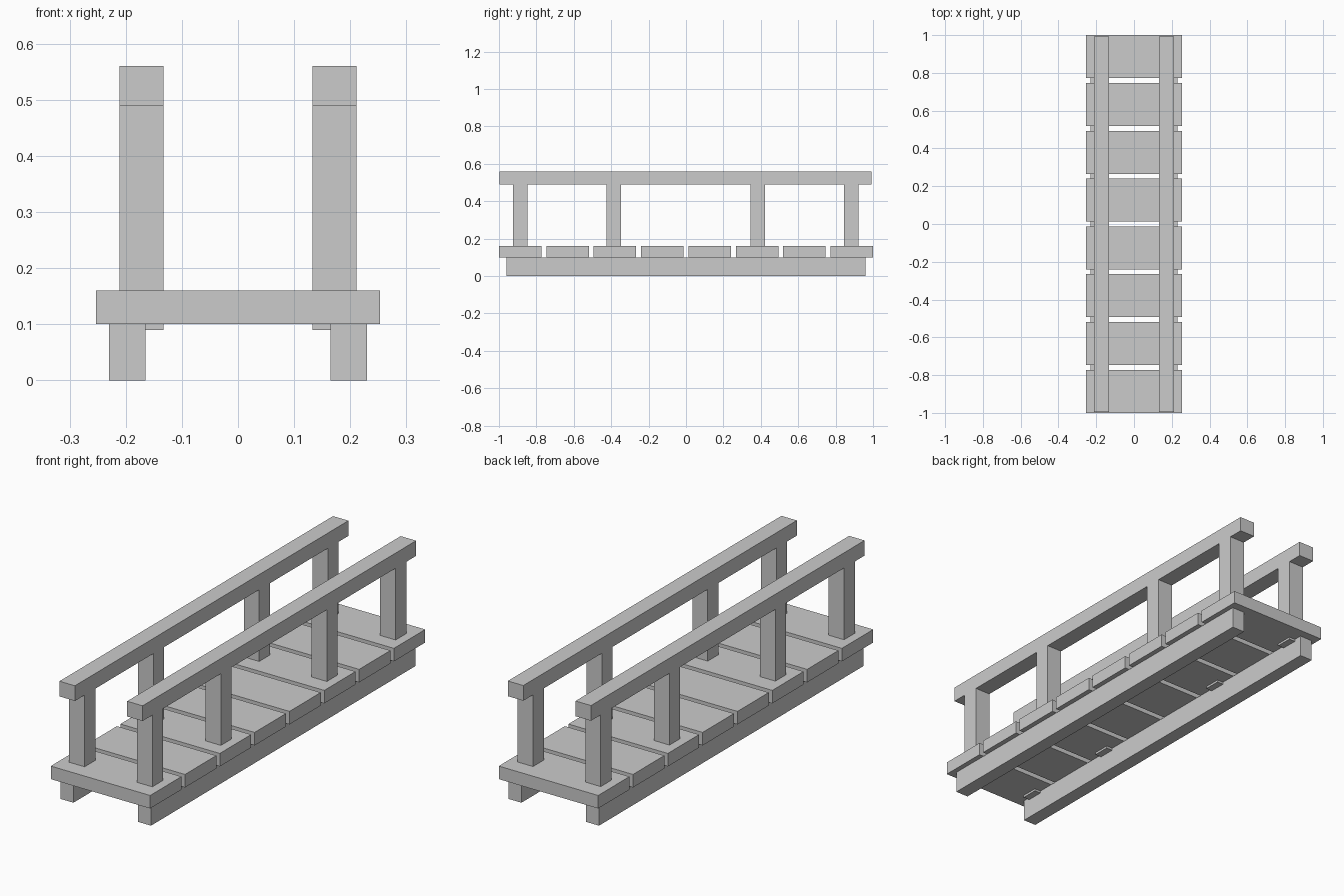
import bpy
import bmesh
from mathutils import Vector

if "Cube" in bpy.data.objects:
    bpy.data.objects.remove(bpy.data.objects["Cube"])


def box(name, lo, hi):
    """Axis-aligned box between two corners."""
    lo, hi = Vector(lo), Vector(hi)
    bm = bmesh.new()
    bmesh.ops.create_cube(bm, size=1)
    bmesh.ops.scale(bm, vec=hi - lo, verts=bm.verts)
    mesh = bpy.data.meshes.new(name)
    bm.to_mesh(mesh)
    bm.free()
    obj = bpy.data.objects.new(name, mesh)
    obj.location = (lo + hi) / 2
    bpy.context.collection.objects.link(obj)
    return obj


def pair(name, x0, x1, y0, y1, z0, z1):
    """Matching boxes on the left and right sides."""
    box(name + "_right", (x0, y0, z0), (x1, y1, z1))
    box(name + "_left", (-x1, y0, z0), (-x0, y1, z1))


# Deck planks
for i in range(8):
    y = (i - 3.5) * 0.2532
    box(f"deck_plank_{i + 1}", (-0.253, y - 0.1138, 0.10), (0.253, y + 0.1138, 0.16))

# Support beams under the deck
pair("support_beam", 0.165, 0.23, -0.961, 0.961, 0.0, 0.10)

# Railing posts, poking slightly through the planks
for i, y in enumerate((-0.886, -0.387, 0.383, 0.883)):
    pair(f"railing_post_{i + 1}", 0.133, 0.2115, y - 0.039, y + 0.039, 0.09, 0.49)

# Handrails
pair("handrail", 0.133, 0.2115, -0.996, 0.993, 0.49, 0.56)
